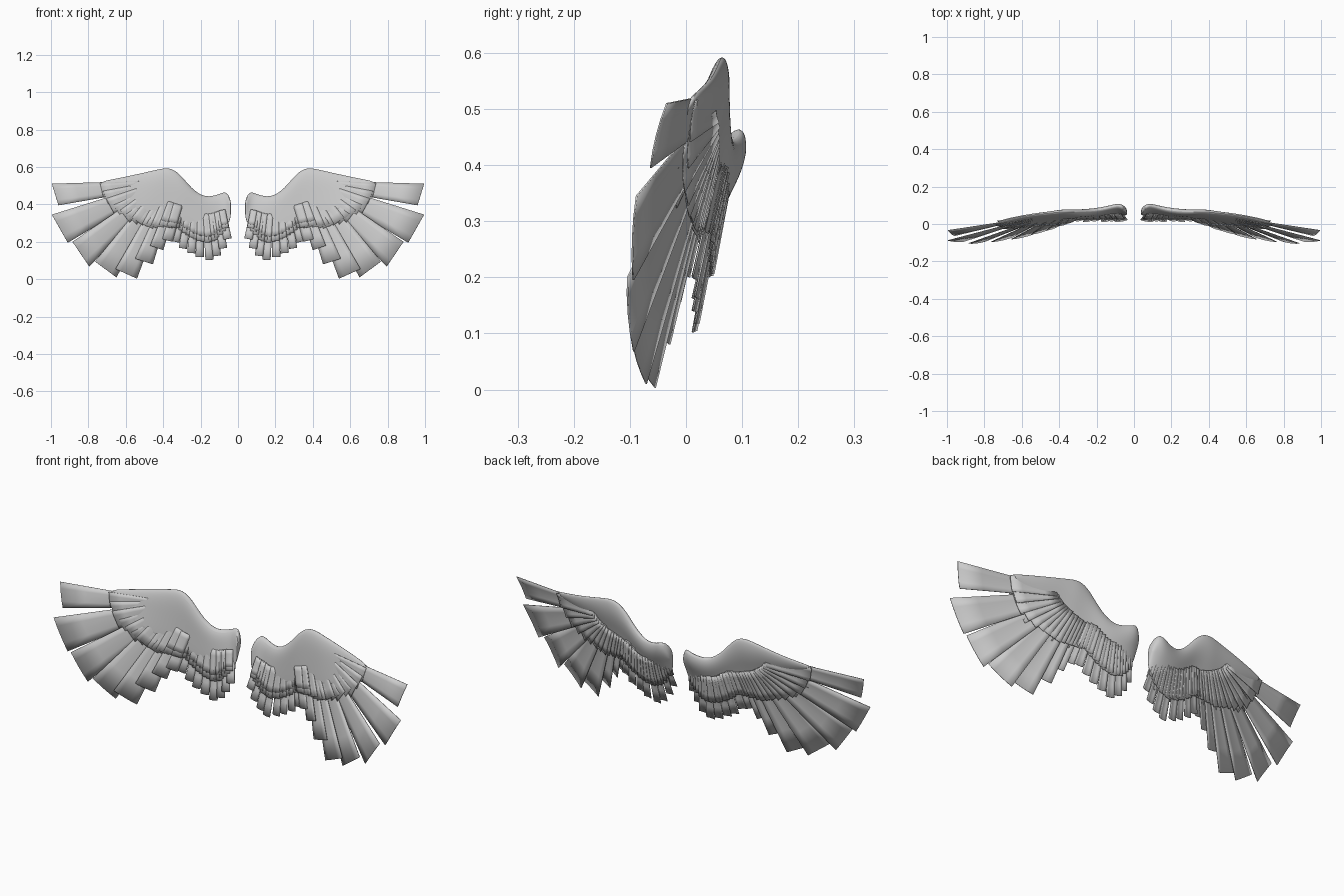
import bpy, bmesh
from mathutils import Vector as V

if "Cube" in bpy.data.objects:
    bpy.data.objects.remove(bpy.data.objects["Cube"])


def finish(name, bm, thickness=0, subsurf=0):
    bmesh.ops.recalc_face_normals(bm, faces=bm.faces)
    me = bpy.data.meshes.new(name)
    bm.to_mesh(me)
    bm.free()
    ob = bpy.data.objects.new(name, me)
    bpy.context.collection.objects.link(ob)
    if thickness:
        m = ob.modifiers.new("thickness", 'SOLIDIFY')
        m.thickness, m.offset = thickness, 0
    if subsurf:
        m = ob.modifiers.new("smooth", 'SUBSURF')
        m.levels = m.render_levels = subsurf
    ob.modifiers.new("other_side", 'MIRROR')
    bpy.ops.object.select_all(action='DESELECT')
    ob.select_set(True)
    bpy.context.view_layer.objects.active = ob
    bpy.ops.object.shade_smooth_by_angle(angle=0.6)


def add_feather(bm, quad, dy=0.0, camber=0.004, rows=4, cols=4):
    # quad = base outer, base inner, tip outer, tip inner
    bo, bi, to, ti = quad
    grid = []
    for r in range(rows + 1):
        t = r / rows
        a, b = bo.lerp(to, t), bi.lerp(ti, t)
        row = []
        for c in range(cols + 1):
            s = c / cols
            p = a.lerp(b, s)
            p.y += dy - camber * 4 * s * (1 - s) + 0.006 * (s - 0.5)
            row.append(bm.verts.new(p))
        grid.append(row)
    for r in range(rows):
        for c in range(cols):
            bm.faces.new((grid[r][c], grid[r][c + 1], grid[r + 1][c + 1], grid[r + 1][c]))


def base_corners(base, tip, width):
    d = tip - base
    side = V((-d.z, 0, d.x)).normalized() * width / 2
    return base + side, base - side


# Long flight feathers: base x z, outer tip corner, inner tip corner, covert length
primary_data = [
    (.50, .50, (.995, -.030, .510), (.960, -.065, .395), .48),
    (.48, .48, (.995, -.088, .345), (.910, -.100, .195), .43),
    (.46, .46, (.885, -.100, .200), (.795, -.095, .068), .38),
    (.44, .45, (.765, -.096, .095), (.650, -.077, .010), .36),
    (.41, .43, (.655, -.077, .055), (.540, -.057, .003), .37),
    (.38, .42, (.550, -.055, .110), (.455, -.035, .080), .42),
    (.35, .41, (.470, -.030, .180), (.400, -.012, .155), .52),
    (.32, .40, (.405, -.010, .215), (.350, .000, .200), .62),
]
primaries = []
for bx, bz, o, i, t in primary_data:
    o, i = V(o), V(i)
    bo, bi = base_corners(V((bx, .045, bz)), (o + i) / 2, .05)
    primaries.append(((bo, bi, o, i), t))

# Short inner flight feathers: base x z, tip x z
secondary_data = [
    (.29, .40, .335, .200), (.26, .38, .295, .165), (.23, .36, .250, .140),
    (.20, .35, .205, .118), (.17, .35, .152, .103), (.14, .35, .112, .125),
    (.11, .36, .080, .165), (.085, .37, .056, .215)]
secondaries = []
for bx, bz, tx, tz in secondary_data:
    base, tip = V((bx, .062, bz)), V((tx, .017, tz))
    bo, bi = base_corners(base, tip, .035)
    to, ti = base_corners(tip, tip * 2 - base, .044)
    secondaries.append(((bo, bi, to, ti), .62))

for name, group in (("primary_feathers", primaries), ("secondary_feathers", secondaries)):
    bm = bmesh.new()
    for k, (q, t) in enumerate(group):
        add_feather(bm, q, .003 if k % 2 else -.001)
    finish(name, bm, .003)

# Covert feathers: shorter layers in front of and behind the flight feathers
full = primaries + secondaries
coverts = []
for k, (q, t) in enumerate(full):
    coverts.append((q, t))
    if k + 1 < len(full):
        q2, t2 = full[k + 1]
        coverts.append(([a.lerp(b, .5) for a, b in zip(q, q2)], (t + t2) / 2))
for name, dy, scale in (("front_coverts", -.009, 1), ("back_coverts", .010, .97),
                        ("front_lesser_coverts", -.013, .8)):
    bm = bmesh.new()
    for k, (q, t) in enumerate(coverts):
        if scale == .8 and k < 12:
            continue
        t = t * scale
        bo, bi, to, ti = q
        o, i = bo.lerp(to, t), bi.lerp(ti, t)
        c, h = (o + i) / 2, (o - i) * .46
        add_feather(bm, (bo, bi, c + h, c - h), dy + (.002 if k % 2 else 0), .003)
    finish(name, bm, .002)

# Arm: leading edge point and trailing edge point for each station
arm = [
    ((.035, .062, .42), (.037, .058, .32)),
    ((.060, .092, .472), (.055, .058, .29)),
    ((.085, .100, .465), (.085, .055, .275)),
    ((.125, .090, .449), (.120, .052, .265)),
    ((.185, .074, .442), (.170, .050, .265)),
    ((.250, .066, .490), (.230, .046, .28)),
    ((.300, .064, .555), (.290, .040, .30)),
    ((.345, .066, .594), (.350, .035, .32)),
    ((.390, .066, .600), (.410, .028, .33)),
    ((.440, .060, .588), (.480, .016, .35)),
    ((.550, .050, .562), (.560, .004, .38)),
    ((.650, .032, .540), (.640, -.002, .43)),
    ((.740, .010, .522), (.715, .000, .485)),
]
section = [(0, 0), (.06, -.014), (.25, -.020), (.55, -.017), (1, -.013),
           (1, -.009), (.62, .006), (.42, .018), (.22, .021), (.06, .012)]
bm = bmesh.new()
rings = []
for k, (a, b) in enumerate(arm):
    a, b = V(a), V(b)
    thin = 1 if k < 9 else 1 - .14 * (k - 8)
    rings.append([bm.verts.new(a.lerp(b, u) + V((0, d * thin, 0))) for u, d in section])
n = len(section)
for r1, r2 in zip(rings, rings[1:]):
    for j in range(n):
        bm.faces.new((r1[j], r1[(j + 1) % n], r2[(j + 1) % n], r2[j]))
bm.faces.new(rings[0])
bm.faces.new(rings[-1])
finish("wing_arm", bm, subsurf=2)
